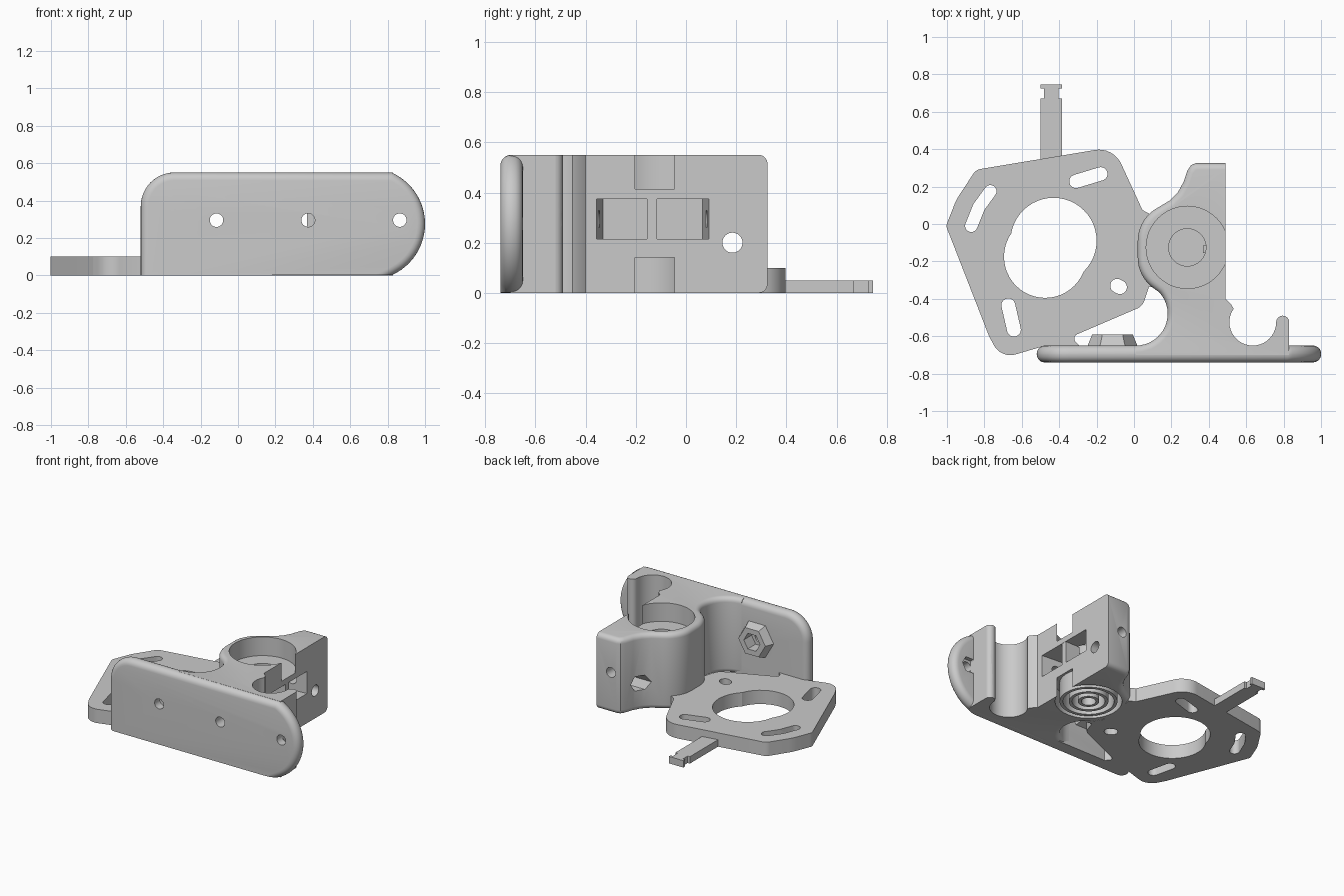
import bpy, bmesh, math
from mathutils import Vector

if "Cube" in bpy.data.objects:
    bpy.data.objects.remove(bpy.data.objects["Cube"])

GREY = bpy.data.materials.new("plain_grey")
GREY.use_nodes = True
GREY.diffuse_color = (0.59, 0.59, 0.59, 1)
GREY.node_tree.nodes["Principled BSDF"].inputs["Base Color"].default_value = (0.59, 0.59, 0.59, 1)

TOP = 0.55
HOLE_Z = 0.295
BORE = (0.285, -0.125)


def arc(cx, cy, r, a0, a1, n=12):
    """Points along an arc, angles in degrees."""
    angles = [math.radians(a0 + (a1 - a0) * i / n) for i in range(n + 1)]
    return [(cx + r * math.cos(a), cy + r * math.sin(a)) for a in angles]


def rounded(corners, n=8):
    """Polygon whose corners (x, y, radius) are rounded."""
    out = []
    for i, (x, y, r) in enumerate(corners):
        p = Vector((x, y))
        if r == 0:
            out.append((x, y))
            continue
        a = (Vector(corners[i - 1][:2]) - p).normalized()
        b = (Vector(corners[(i + 1) % len(corners)][:2]) - p).normalized()
        half = math.acos(max(-1, min(1, a.dot(b)))) / 2
        c = p + (a + b).normalized() * (r / math.sin(half))
        u = p + a * (r / math.tan(half)) - c
        v = p + b * (r / math.tan(half)) - c
        out += [tuple(c + u.lerp(v, k / n).normalized() * r) for k in range(n + 1)]
    return out


def prism(name, pts, z0, z1, axis="Z", bevel=None, width=0.04, scale=1.0):
    """Extrude a profile; axis Y maps (x, z) profiles, axis X maps (y, z) profiles."""
    bm = bmesh.new()
    cx = sum(p[0] for p in pts) / len(pts)
    cy = sum(p[1] for p in pts) / len(pts)
    low = [bm.verts.new((x, y, z0)) for x, y in pts]
    high = [bm.verts.new((cx + (x - cx) * scale, cy + (y - cy) * scale, z1)) for x, y in pts]
    bm.faces.new(low)
    bm.faces.new(high)
    for i in range(len(pts)):
        bm.faces.new((low[i - 1], low[i], high[i], high[i - 1]))
    swap = {"X": lambda c: (c.z, c.x, c.y), "Y": lambda c: (c.x, c.z, c.y), "Z": lambda c: c}[axis]
    for v in bm.verts:
        v.co = swap(v.co.copy())
    bmesh.ops.recalc_face_normals(bm, faces=bm.faces)
    if bevel:
        edges = [e for e in bm.edges if bevel(*[v.co for v in e.verts])]
        bmesh.ops.bevel(bm, geom=edges, offset=width, segments=5, profile=0.5,
                        affect="EDGES", clamp_overlap=True)
    mesh = bpy.data.meshes.new(name)
    bm.to_mesh(mesh)
    bm.free()
    mesh.materials.append(GREY)
    obj = bpy.data.objects.new(name, mesh)
    bpy.context.collection.objects.link(obj)
    return obj


def rod(x, y, r, z0, z1, axis="Z", n=32):
    return prism("cutter", arc(x, y, r, 0, 360 * (n - 1) / n, n - 1), z0, z1, axis)


def capsule(a, b, r, z0, z1):
    """Rounded slot cutter between two points."""
    t = math.degrees(math.atan2(b[1] - a[1], b[0] - a[0]))
    return prism("cutter", arc(*b, r, t - 90, t + 90) + arc(*a, r, t + 90, t + 270), z0, z1)


def cut(obj, *cutters):
    for c in cutters:
        m = obj.modifiers.new("cut", "BOOLEAN")
        m.operation, m.solver, m.object = "DIFFERENCE", "EXACT", c
        bpy.context.view_layer.objects.active = obj
        with bpy.context.temp_override(object=obj, active_object=obj):
            bpy.ops.object.modifier_apply(modifier=m.name)
        bpy.data.objects.remove(c)


def smooth(obj):
    bpy.ops.object.select_all(action="DESELECT")
    obj.select_set(True)
    bpy.context.view_layer.objects.active = obj
    bpy.ops.object.shade_smooth_by_angle(angle=math.radians(30))


# front plate with rounded rim and three screw holes
outline = [(-0.52, 0)] + arc(0.7, 0.275, 0.3, -66, 66, 24) + arc(-0.34, TOP - 0.18, 0.18, 90, 180)
front_plate = prism("front_plate", outline, -0.74, -0.65, "Y", width=0.042,
                    bevel=lambda a, b: abs(a.y - b.y) < 0.001 and a.z + b.z > 0.001)
cut(front_plate, *[rod(x, HOLE_Z, 0.036, -0.8, -0.6, "Y") for x in (-0.115, 0.375, 0.865)],
    rod(-0.115, HOLE_Z, 0.065, -0.68, -0.6, "Y", 6), rod(0.865, HOLE_Z, 0.06, -0.68, -0.6, "Y", 6))

# bearing body, with concave neck, half-round channel and end pillar
body_outline = ([(0.83, -0.70), (0.83, -0.52)] + arc(0.795, -0.525, 0.035, 0, 180, 8)
                + arc(0.635, -0.525, 0.125, 0, -215, 24)
                + [(0.52, -0.43), (0.49, -0.40), (0.49, 0.325), (0.33, 0.325)]
                + [(0.305, 0.315), (0.285, 0.285), (0.265, 0.225), (0.235, 0.17), (0.19, 0.125)]
                + arc(0.22, -0.09, 0.2, 118, 180, 9) + arc(0.22, -0.18, 0.2, 180, 233, 8)
                + arc(0.01, -0.48, 0.17, 42, -90, 16) + [(0.01, -0.70)])


def rim(a, b):
    """Top and bottom edges from the back round the left side to the front plate."""
    mid = (a + b) / 2
    return abs(a.z - b.z) < 0.001 and mid.x < 0.48 and mid.y > -0.66


body = prism("bearing_body", body_outline, 0, TOP, bevel=rim, width=0.035)
slot = [(0.55, -0.361), (0.55, 0.096), (0.17, 0.065), (0.17, -0.33)]
cut(body,
    rod(*BORE, 0.22, 0.415, 0.6, n=48), rod(*BORE, 0.22, -0.1, 0.14, n=48),
    prism("cutter", slot, 0.215, 0.375), rod(*BORE, 0.1, 0.3, 0.45),
    rod(0.375, HOLE_Z, 0.036, -0.8, 0.4, "Y"),
    rod(0.185, 0.2, 0.04, 0.0, 0.6, "X"), rod(0.185, 0.2, 0.06, 0.0, 0.34, "X", 6),
    rod(0.865, HOLE_Z, 0.058, -0.65, -0.4, "Y"))
rib = prism("slot_rib", [(0.37, -0.155), (0.488, -0.155), (0.488, -0.115), (0.37, -0.115)], 0.215, 0.375)

# concentric rings inside the lower bore
for r in (0.19, 0.13, 0.07):
    ring = rod(*BORE, r, 0, 0.14, n=40)
    ring.name = "bore_ring"
    cut(ring, rod(*BORE, r - 0.022, -0.1, 0.2, n=40))
    smooth(ring)

# motor plate with keyhole opening and adjusting slots
motor_plate = prism("motor_plate", rounded([
    (-1.005, -0.01, 0.04), (-0.95, 0.13, 0.3), (-0.845, 0.29, 0.06), (-0.11, 0.412, 0.13),
    (0.045, 0.075, 0), (0.09, 0.05, 0), (0.06, -0.1, 0), (0.06, -0.25, 0), (0.13, -0.345, 0),
    (0.08, -0.335, 0), (0.045, -0.44, 0.07), (-0.34, -0.605, 0.025), (-0.28, -0.66, 0),
    (-0.49, -0.655, 0), (-0.71, -0.72, 0.1), (-0.775, -0.6, 0.05)]), 0, 0.1)
cut(motor_plate,
    rod(-0.43, -0.09, 0.23, -0.1, 0.2, n=48), rod(-0.475, -0.175, 0.22, -0.1, 0.2, n=48),
    capsule((-0.87, -0.01), (-0.83, 0.09), 0.033, -0.1, 0.2),
    capsule((-0.83, 0.09), (-0.768, 0.175), 0.033, -0.1, 0.2),
    capsule((-0.31, 0.228), (-0.178, 0.268), 0.036, -0.1, 0.2),
    capsule((-0.672, -0.435), (-0.642, -0.565), 0.037, -0.1, 0.2),
    capsule((-0.09, -0.33), (-0.075, -0.338), 0.037, -0.1, 0.2))

# tab with a notched end
half = [(0.0575, 0.3), (0.0575, 0.67), (0.04, 0.67), (0.04, 0.725), (0.0575, 0.725), (0.0575, 0.745)]
tab = prism("tab", [(-0.4425 + x, y) for x, y in half]
            + [(-0.4425 - x, y) for x, y in reversed(half)], 0, 0.05)

# tapered hexagonal boss behind the left hole
boss = prism("hex_boss", arc(-0.115, HOLE_Z, 0.135, 0, 300, 5), -0.655, -0.59, "Y", scale=0.8)
cut(boss, rod(-0.115, HOLE_Z, 0.065, -0.7, -0.5, "Y", 6))

for part in (front_plate, body, motor_plate):
    smooth(part)
